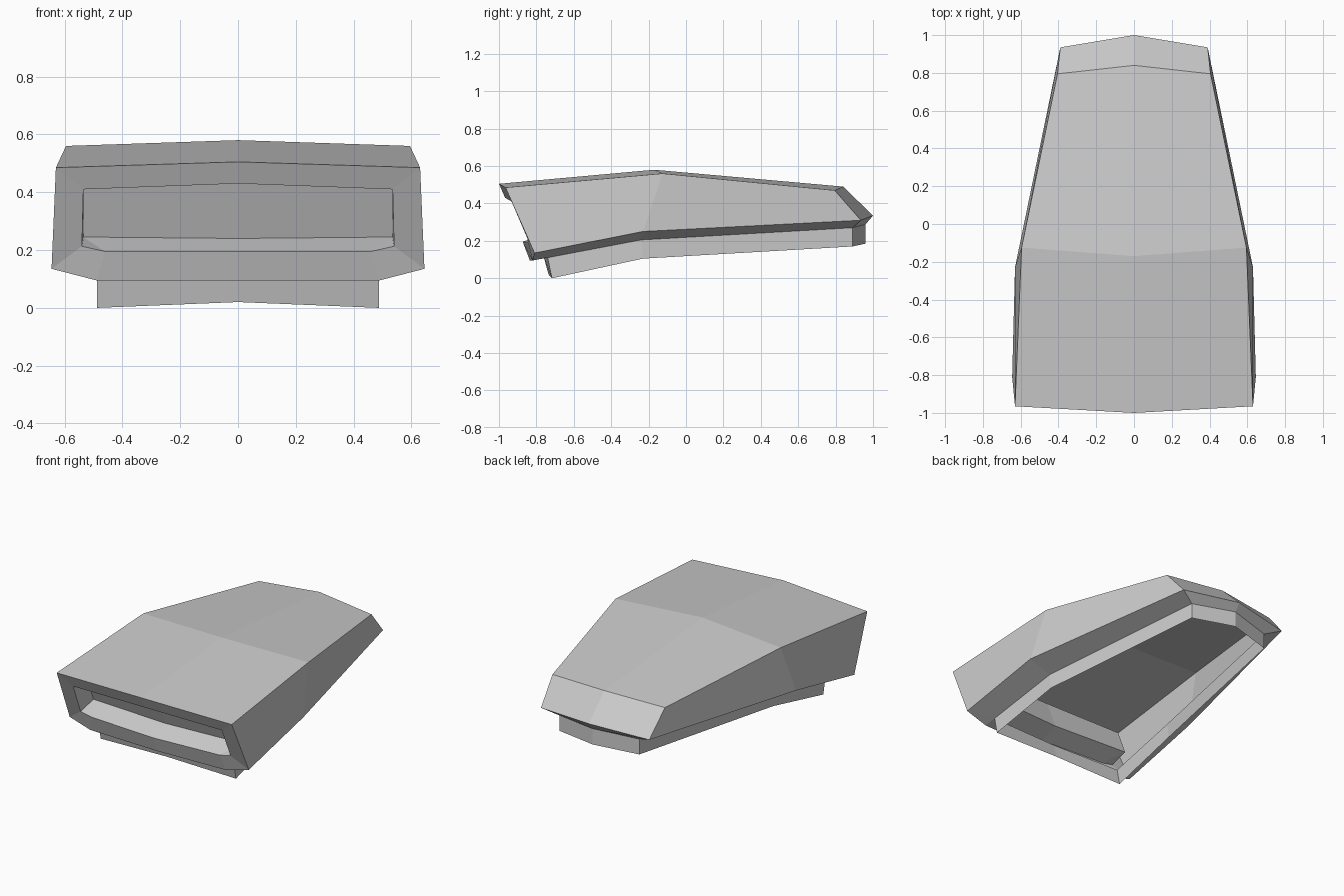
import bpy
import bmesh
from mathutils import Vector

default_cube = bpy.data.objects.get("Cube")
if default_cube:
    bpy.data.objects.remove(default_cube, do_unlink=True)

# Plain grey body colour
body_grey = bpy.data.materials.new("body_grey")
body_grey.use_nodes = True
grey = (0.6, 0.6, 0.6, 1)
body_grey.diffuse_color = grey
body_grey.node_tree.nodes["Principled BSDF"].inputs["Base Color"].default_value = grey


def strip(row_a, row_b):
    """Faces bridging two rows of points, one per step along the rows."""
    pairs = list(zip(row_a, row_b))
    return [[a, b, d, c] for (a, b), (c, d) in zip(pairs, pairs[1:])]


def build_part(name, faces, facing):
    """Thin flat-sided sheet from half-model faces, mirrored across x.
    The first face ends up looking along the facing vector."""
    bm = bmesh.new()
    shared = {}
    for face in faces:
        corners = []
        for point in face:
            if point not in shared:
                shared[point] = bm.verts.new(point)
            if shared[point] not in corners:
                corners.append(shared[point])
        bm.faces.new(corners)
    bmesh.ops.recalc_face_normals(bm, faces=bm.faces[:])
    bm.faces.ensure_lookup_table()
    if bm.faces[0].normal.dot(Vector(facing)) < 0:
        bmesh.ops.reverse_faces(bm, faces=bm.faces[:])
    mesh = bpy.data.meshes.new(name)
    bm.to_mesh(mesh)
    bm.free()
    mesh.materials.append(body_grey)
    part = bpy.data.objects.new(name, mesh)
    bpy.context.collection.objects.link(part)
    mirror = part.modifiers.new("mirror_sides", 'MIRROR')
    mirror.use_clip = True
    mirror.merge_threshold = 0.0005
    return part


# Roof: centre ridge and side edge, front to back
ridge_front, ridge_mid, ridge_rear = (0, -1, .505), (0, -.17, .58), (0, .84, .49)
edge_front, edge_mid, edge_rear = (.63, -.965, .485), (.595, -.125, .56), (.405, .795, .47)

# Lower rim of the side walls and tail
rim_front, rim_mid, rim_rear, rim_tail = (
    (.645, -.81, .135), (.63, -.23, .25), (.39, .935, .31), (0, 1, .335))

# Chin below the intake
chin_side, chin_centre = (.49, -.82, .095), (0, -.835, .095)

# Skirt outline, where it meets the underside and where it ends
skirt_top = [(0, -.76, .112), (.487, -.74, .11), (.467, -.24, .205),
             (.287, .89, .27), (0, .96, .288)]
skirt_bottom = [(0, -.735, .02), (.487, -.717, 0), (.467, -.23, .105),
                (.287, .89, .17), (0, .96, .185)]

# Intake mouth and the recessed wall behind it, top centre to bottom centre
mouth = [(0, -.967, .43), (.535, -.932, .41), (.54, -.848, .213),
         (.46, -.845, .195), (0, -.873, .195)]
recess_corner = (.535, -.722, .245)
recess = [(0, -.82, .43), (.535, -.788, .41), recess_corner,
          recess_corner, (0, -.745, .24)]

# Outer shell: roof, tail, side walls, front frame and underside lip
front_frame = [ridge_front, edge_front, rim_front, chin_side, chin_centre]
shell = strip([ridge_front, ridge_mid, ridge_rear, rim_tail],
              [edge_front, edge_mid, edge_rear, rim_rear])
shell += strip([edge_front, edge_mid, edge_rear], [rim_front, rim_mid, rim_rear])
shell += strip(front_frame, mouth)
shell += strip([chin_centre, chin_side], skirt_top[:2])
shell += strip([rim_front, rim_mid, rim_rear, rim_tail], skirt_top[1:])
shell.append([rim_front, skirt_top[1], chin_side])
build_part("scoop_shell", shell, (0, 0, 1))

# Intake pocket: back wall, then the ceiling, side and floor
pocket = [[recess[0], recess[1], recess_corner, recess[4]]]
pocket += strip(mouth, recess)
build_part("intake_pocket", pocket, (0, -1, 0))

# Mounting skirt, open underneath
build_part("mounting_skirt", strip(skirt_top, skirt_bottom), (0, -1, 0))
